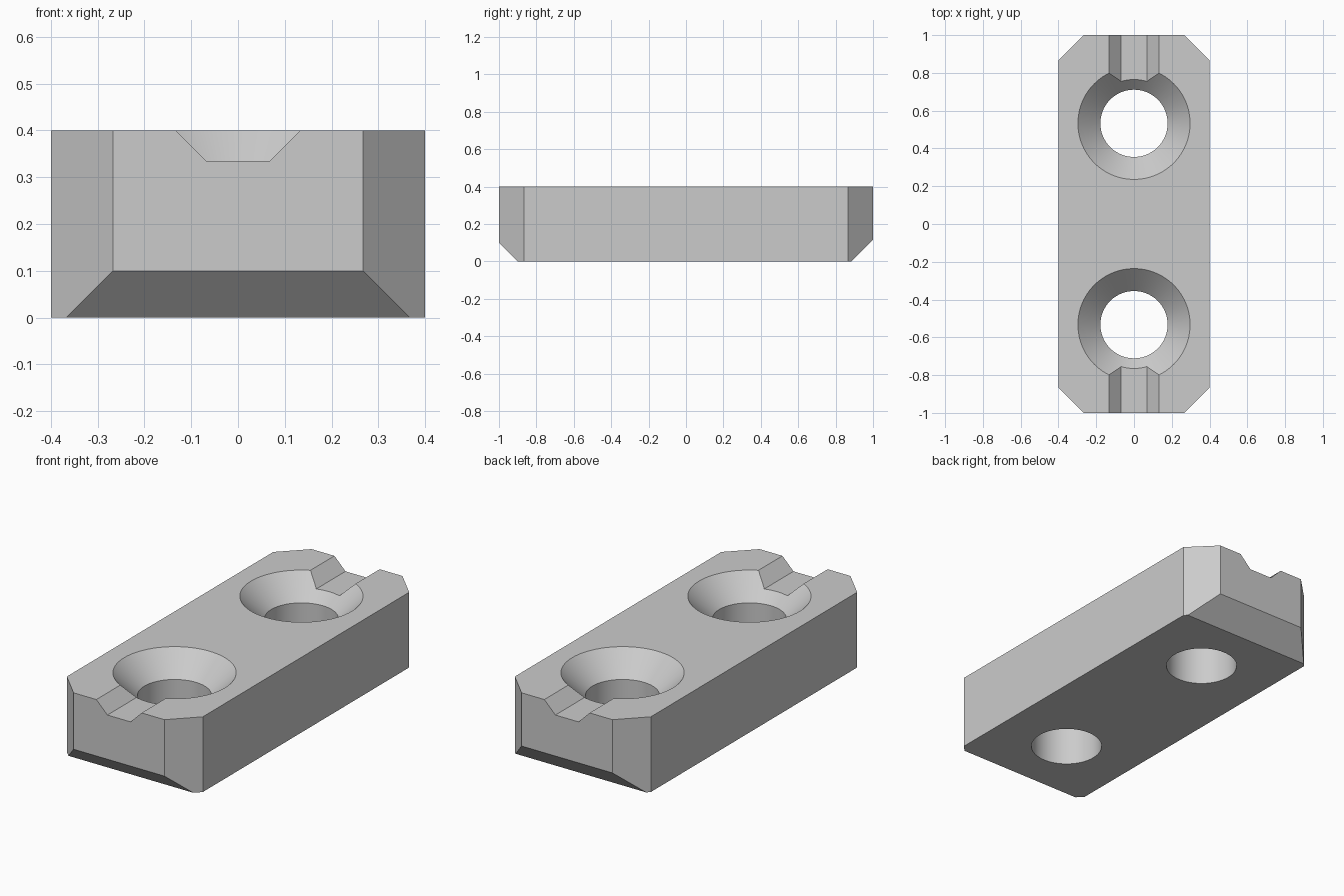
import bpy, bmesh, math
from mathutils import Vector

cube = bpy.data.objects.get("Cube")
if cube:
    bpy.data.objects.remove(cube, do_unlink=True)

HEIGHT = 0.4
HOLE_Y = 0.533

grey = bpy.data.materials.new("light grey")
grey.use_nodes = True
colour = (0.6, 0.6, 0.6, 1)
grey.diffuse_color = colour
grey.node_tree.nodes["Principled BSDF"].inputs["Base Color"].default_value = colour


def make_object(name, bm):
    bmesh.ops.recalc_face_normals(bm, faces=bm.faces[:])
    mesh = bpy.data.meshes.new(name)
    bm.to_mesh(mesh)
    bm.free()
    mesh.materials.append(grey)
    obj = bpy.data.objects.new(name, mesh)
    bpy.context.collection.objects.link(obj)
    return obj


def extrude_profile(points, direction):
    bm = bmesh.new()
    face = bm.faces.new([bm.verts.new(p) for p in points])
    result = bmesh.ops.extrude_face_region(bm, geom=[face], use_keep_orig=True)
    top = [g for g in result["geom"] if isinstance(g, bmesh.types.BMVert)]
    bmesh.ops.translate(bm, verts=top, vec=direction)
    return bm


def lathe(profile, centre_y, sides=96):
    # Stack of rings closed by a cap at each end
    bm = bmesh.new()
    rings = []
    for radius, z in profile:
        angles = [math.tau * i / sides for i in range(sides)]
        rings.append([bm.verts.new((radius * math.cos(a),
                                    centre_y + radius * math.sin(a), z)) for a in angles])
    for low, high in zip(rings, rings[1:]):
        for i in range(sides):
            j = (i + 1) % sides
            bm.faces.new((low[i], low[j], high[j], high[i]))
    bm.faces.new(rings[0])
    bm.faces.new(rings[-1])
    return bm


# Block with four chamfered vertical corners
outline = [(0.267, -1), (0.4, -0.867), (0.4, 0.867), (0.267, 1),
           (-0.267, 1), (-0.4, 0.867), (-0.4, -0.867), (-0.267, -1)]
bm = extrude_profile([(x, y, 0) for x, y in outline], Vector((0, 0, HEIGHT)))

# Bottom chamfer at each end, slightly larger at the back
for side, size in ((-1, 0.1), (1, 0.117)):
    cut = bmesh.ops.bisect_plane(bm, geom=bm.verts[:] + bm.edges[:] + bm.faces[:],
                                 plane_co=(0, side, size), plane_no=(0, side, -1),
                                 clear_outer=True)
    edges = [g for g in cut["geom_cut"] if isinstance(g, bmesh.types.BMEdge)]
    bmesh.ops.holes_fill(bm, edges=edges)
block = make_object("mounting_block", bm)

# Countersunk holes, each with a bevelled groove running out to the end
cutters = []
for side, label in ((-1, "front"), (1, "back")):
    bore = [(0.178, -0.1), (0.178, 0.281), (0.317, 0.42)]
    cutters.append(make_object(label + "_hole_cutter", lathe(bore, side * HOLE_Y)))
    section = [(-0.068, 0.335), (0.068, 0.335), (0.153, 0.42), (-0.153, 0.42)]
    cutters.append(make_object(label + "_groove_cutter", extrude_profile(
        [(x, side * 0.62, z) for x, z in section], Vector((0, side * 0.5, 0)))))

bpy.ops.object.select_all(action="DESELECT")
bpy.context.view_layer.objects.active = block
block.select_set(True)
for cutter in cutters:
    cutter.hide_render = True
    mod = block.modifiers.new(cutter.name, "BOOLEAN")
    mod.operation = "DIFFERENCE"
    mod.solver = "EXACT"
    mod.object = cutter
    bpy.ops.object.modifier_apply(modifier=mod.name)
    bpy.data.objects.remove(cutter, do_unlink=True)

bpy.ops.object.shade_smooth_by_angle(angle=math.radians(30))
